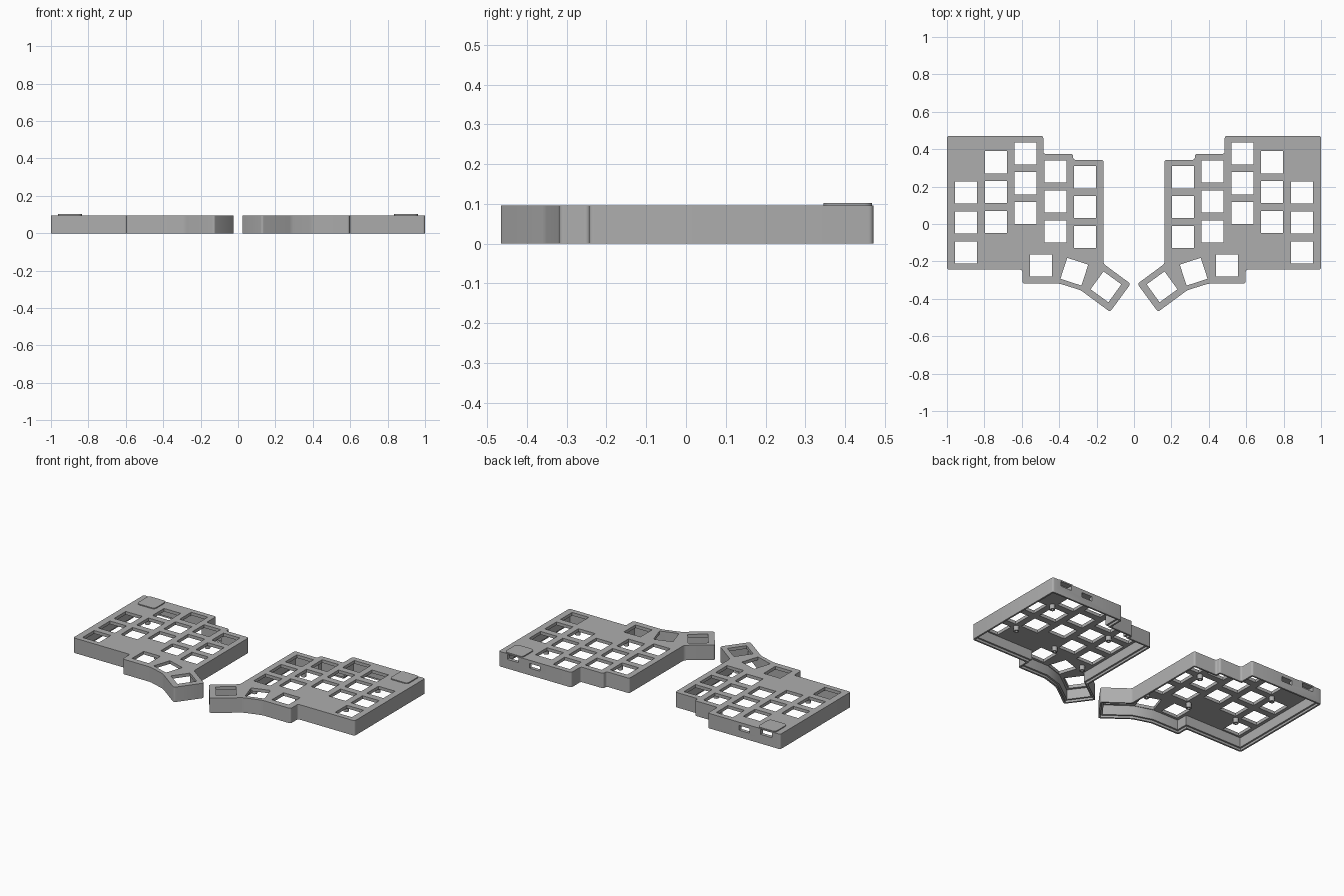
import bpy
import bmesh
from math import radians, cos, sin
from mathutils import Matrix, Vector

if "Cube" in bpy.data.objects:
    bpy.data.objects.remove(bpy.data.objects["Cube"], do_unlink=True)

# Single plain plastic colour
grey = bpy.data.materials.new("grey plastic")
grey.use_nodes = True
colour = (0.42, 0.42, 0.42, 1)
grey.diffuse_color = colour
grey.node_tree.nodes["Principled BSDF"].inputs["Base Color"].default_value = colour

HEIGHT = 0.096
PLATE = 0.02
KEY = 0.118
PITCH = 0.16


def finish(name, bm):
    bmesh.ops.recalc_face_normals(bm, faces=bm.faces)
    mesh = bpy.data.meshes.new(name)
    bm.to_mesh(mesh)
    bm.free()
    mesh.materials.append(grey)
    obj = bpy.data.objects.new(name, mesh)
    bpy.context.collection.objects.link(obj)
    return obj


def prism(name, points, low, high, radius=0.0):
    """Extrude a plan outline, optionally with rounded corners."""
    bm = bmesh.new()
    face = bm.faces.new([bm.verts.new((x, y, low)) for x, y in points])
    if radius:
        bmesh.ops.bevel(bm, geom=bm.verts[:], offset=radius, segments=4,
                        profile=0.5, affect='VERTICES')
    result = bmesh.ops.extrude_face_region(bm, geom=bm.faces[:])
    top = [v for v in result["geom"] if isinstance(v, bmesh.types.BMVert)]
    bmesh.ops.translate(bm, verts=top, vec=(0, 0, high - low))
    return finish(name, bm)


def inset(points, distance):
    """Offset a counter-clockwise outline inwards."""
    result = []
    for i, p in enumerate(points):
        a, b, c = Vector(points[i - 1]), Vector(p), Vector(points[(i + 1) % len(points)])
        d1, d2 = (b - a).normalized(), (c - b).normalized()
        n1, n2 = Vector((-d1.y, d1.x)), Vector((-d2.y, d2.x))
        q = b + (n1 + n2) * (distance / (1 + n1.dot(n2)))
        result.append((q.x, q.y))
    return result


def add_box(bm, centre, size, angle=0):
    matrix = (Matrix.Translation(centre) @ Matrix.Rotation(radians(angle), 4, 'Z')
              @ Matrix.Diagonal((*size, 1)))
    bmesh.ops.create_cube(bm, size=1, matrix=matrix)


def apply_modifier(obj, modifier):
    bpy.ops.object.select_all(action='DESELECT')
    bpy.context.view_layer.objects.active = obj
    obj.select_set(True)
    bpy.ops.object.modifier_apply(modifier=modifier.name)


def cut(obj, cutter):
    cutter.hide_render = True
    mod = obj.modifiers.new("cut", 'BOOLEAN')
    mod.operation, mod.solver, mod.object = 'DIFFERENCE', 'EXACT', cutter
    apply_modifier(obj, mod)
    bpy.data.objects.remove(cutter, do_unlink=True)


def mirror(obj):
    mod = obj.modifiers.new("mirror", 'MIRROR')
    mod.use_mirror_merge = False
    apply_modifier(obj, mod)
    bpy.ops.object.shade_smooth_by_angle(angle=radians(30))


# Case outline of the left half, counter-clockwise from the outer back corner
outline = [(1, 0.471), (0.485, 0.471), (0.485, 0.375), (0.325, 0.375),
           (0.325, 0.343), (0.163, 0.343), (0.163, -0.213), (0.018, -0.32),
           (0.128, -0.47), (0.285, -0.354), (0.397, -0.319), (0.597, -0.319),
           (0.597, -0.244), (1, -0.244)]
case = prism("case_shells", outline, 0, HEIGHT, 0.012)

# Hollow underside and the stepped rim for a base plate
cut(case, prism("cavity", inset(outline, 0.022), -0.05, HEIGHT - PLATE))
cut(case, prism("rim_step", inset(outline, 0.011), -0.06, 0.014))

# Key openings: five staggered columns and a fanned thumb row
holes = bmesh.new()
for column, front_key in enumerate((-0.07, -0.04, 0.058, 0.01, -0.152)):
    for row in range(3):
        add_box(holes, (0.261 + 0.1592 * column, front_key + PITCH * row, HEIGHT),
                (KEY, KEY, 0.08))
for x, y, angle in ((0.497, -0.222, 0), (0.319, -0.255, 18), (0.15, -0.336, 36)):
    add_box(holes, (x, y, HEIGHT), (KEY, KEY, 0.08), angle)
cut(case, finish("key_openings", holes))

# Raised pads over the cable sockets
pad_outline = [(0.962, 0.468), (0.835, 0.468), (0.835, 0.345), (0.962, 0.345)]
pad = prism("socket_pads", pad_outline, HEIGHT - 0.004, 0.102, 0.02)

# Two socket slots in the back wall
slots = bmesh.new()
add_box(slots, (0.9, 0.46, 0.075), (0.08, 0.05, 0.032))
add_box(slots, (0.745, 0.46, 0.06), (0.075, 0.05, 0.03))
cut(case, finish("socket_slots", slots))
mirror(case)
mirror(pad)

# Hollow screw posts below the plate
posts = bmesh.new()
post_spots = ((0.818, 0.25), (0.818, -0.07), (0.341, 0.18), (0.5, -0.11), (0.24, -0.175))
profile = ((0.016, HEIGHT - PLATE + 0.002), (0.016, 0.045), (0.008, 0.045), (0.008, 0.072))
SIDES = 20
for cx, cy in post_spots:
    rings = [[posts.verts.new((cx + r * cos(radians(360 * i / SIDES)),
                               cy + r * sin(radians(360 * i / SIDES)), z))
              for i in range(SIDES)] for r, z in profile]
    for a, b in zip(rings, rings[1:]):
        for i in range(SIDES):
            j = (i + 1) % SIDES
            posts.faces.new((a[i], a[j], b[j], b[i]))
    posts.faces.new(rings[0])
    posts.faces.new(rings[-1])
mirror(finish("screw_posts", posts))
